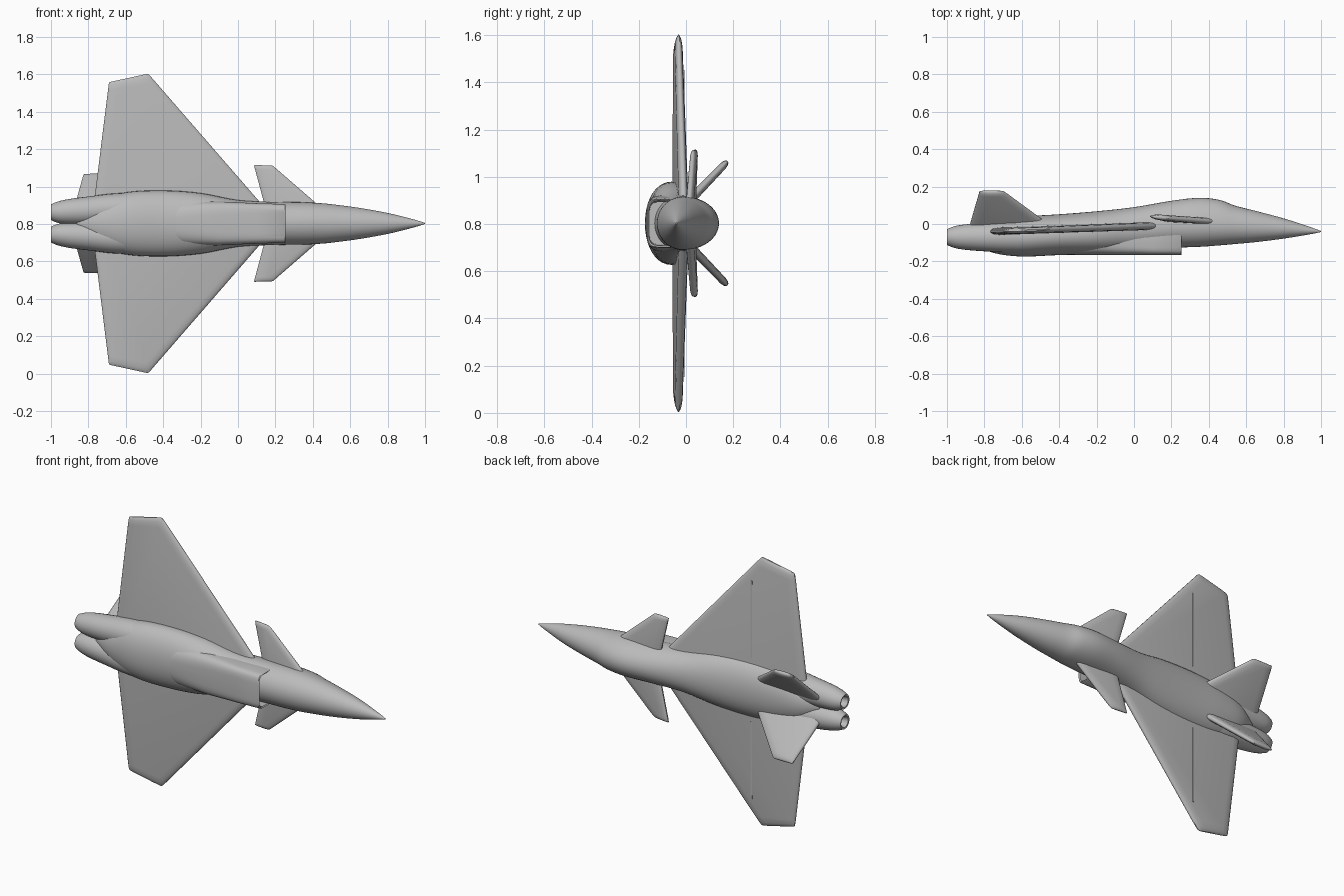
import bpy, bmesh, math
from mathutils import Vector

if "Cube" in bpy.data.objects:
    bpy.data.objects.remove(bpy.data.objects["Cube"])

MID = 0.803  # height of the aircraft's centreline (it stands on a wing tip)

grey = bpy.data.materials.new("airframe grey")
grey.diffuse_color = (0.5, 0.5, 0.5, 1)
grey.use_nodes = True
grey.node_tree.nodes["Principled BSDF"].inputs["Base Color"].default_value = grey.diffuse_color


def finish(name, bm, angle=40):
    bmesh.ops.recalc_face_normals(bm, faces=bm.faces)
    me = bpy.data.meshes.new(name)
    bm.to_mesh(me)
    bm.free()
    me.materials.append(grey)
    ob = bpy.data.objects.new(name, me)
    bpy.context.collection.objects.link(ob)
    bpy.ops.object.select_all(action='DESELECT')
    ob.select_set(True)
    bpy.context.view_layer.objects.active = ob
    bpy.ops.object.shade_smooth_by_angle(angle=math.radians(angle))
    return ob


def skin(bm, rings, caps=(True, True)):
    rows = [[bm.verts.new(p) for p in r] for r in rings]
    n = len(rows[0])
    for a, b in zip(rows, rows[1:]):
        for i in range(n):
            bm.faces.new((a[i], a[(i + 1) % n], b[(i + 1) % n], b[i]))
    if caps[0]:
        bm.faces.new(rows[0])
    if caps[1]:
        bm.faces.new(rows[-1])


def smooth_rows(rows, steps=4):
    """Catmull-Rom interpolation between section rows."""
    out = []
    for i in range(len(rows) - 1):
        p = [rows[max(0, min(len(rows) - 1, i + k))] for k in (-1, 0, 1, 2)]
        for s in range(steps):
            t = s / steps
            out.append([0.5 * (2 * b + (c - a) * t + (2 * a - 5 * b + 4 * c - d) * t * t
                               + (3 * b - a - 3 * c + d) * t ** 3)
                        for a, b, c, d in zip(*p)])
    return out + [list(rows[-1])]


def section(x, w, bottom, yc, top, e, zc=MID, n=40):
    """Superellipse ring; the halves above and below yc differ in depth."""
    ring = []
    for i in range(n):
        a = 2 * math.pi * i / n
        c, s = math.cos(a), math.sin(a)
        h = (top - yc) if s > 0 else (yc - bottom)
        ring.append((x, yc + h * math.copysign(abs(s) ** (2 / e), s),
                     zc + w * math.copysign(abs(c) ** (2 / e), c)))
    return ring


# Fuselage: x, half width, belly, widest level, spine, squareness
body = [(1.0, 0.003, -0.043, -0.04, -0.037, 2),
        (0.93, 0.024, -0.057, -0.035, -0.012, 2),
        (0.8, 0.056, -0.078, -0.025, 0.03, 2),
        (0.65, 0.083, -0.097, -0.018, 0.07, 2),
        (0.54, 0.098, -0.107, -0.012, 0.098, 2),
        (0.46, 0.107, -0.114, -0.01, 0.128, 2),
        (0.35, 0.113, -0.122, -0.01, 0.14, 2),
        (0.2, 0.115, -0.128, -0.015, 0.124, 2),
        (0.0, 0.125, -0.145, -0.03, 0.09, 2.1),
        (-0.2, 0.162, -0.162, -0.05, 0.068, 2.1),
        (-0.4, 0.176, -0.166, -0.06, 0.052, 2.1),
        (-0.6, 0.166, -0.174, -0.07, 0.04, 2.1),
        (-0.75, 0.12, -0.155, -0.07, 0.02, 2),
        (-0.86, 0.045, -0.11, -0.07, -0.03, 2)]
bm = bmesh.new()
skin(bm, [section(*r) for r in smooth_rows(body)])
finish("fuselage", bm)

# Belly air intake with a hollow mouth
bm = bmesh.new()
intake = [(0.14, 0.09, -0.155, -0.09, -0.03, 5),
          (0.25, 0.094, -0.157, -0.09, -0.03, 5),
          (0.255, 0.1, -0.163, -0.09, -0.022, 5),
          (0.25, 0.104, -0.167, -0.09, -0.018, 5),
          (0.1, 0.108, -0.167, -0.09, -0.01, 5),
          (-0.1, 0.118, -0.167, -0.08, 0.0, 4),
          (-0.3, 0.12, -0.167, -0.07, 0.0, 3),
          (-0.5, 0.08, -0.15, -0.07, 0.0, 2)]
skin(bm, [section(*r) for r in intake])
finish("air_intake", bm)

# Twin engine nacelles with hollow nozzles: x, radius, sideways offset
nacelle = [(-0.35, 0.06, 0.07), (-0.5, 0.082, 0.077), (-0.65, 0.084, 0.077),
           (-0.8, 0.076, 0.068), (-0.9, 0.068, 0.063), (-0.96, 0.058, 0.06),
           (-1.0, 0.042, 0.06)]
for side, label in ((1, "upper"), (-1, "lower")):
    bm = bmesh.new()
    rows = smooth_rows(nacelle) + [(-0.998, 0.033, 0.06), (-0.985, 0.028, 0.06),
                                   (-0.93, 0.026, 0.06)]
    skin(bm, [section(x, r, -0.07 - r, -0.07, -0.07 + r, 2, MID + side * d, 28)
              for x, r, d in rows])
    finish(label + "_nacelle", bm)


def blade(name, stations, normal, side):
    """Rounded flying surface; stations are (leading point, trailing point, thickness)
    with z measured outward from the centreline."""
    bm = bmesh.new()
    nrm = Vector(normal)
    rings = []
    for le, te, t in stations:
        le, te = Vector(le), Vector(te)
        chord = (te - le).length
        d = (te - le) / chord
        k = min(1, chord / 0.12)
        half = [(0.0, 0.12), (0.006 * k, 0.26), (0.02 * k, 0.4), (0.05 * k, 0.5)]
        upper = half + [(chord - o, h) for o, h in reversed(half)]
        pts = [le + d * o + nrm * (h * t) for o, h in upper]
        pts += [le + d * o - nrm * (h * t) for o, h in reversed(upper)]
        rings.append([(p.x, p.y, MID + side * p.z) for p in pts])
    skin(bm, rings)
    return finish(name, bm, 50)


def taper(root, tip, thick_root, thick_tip, rim):
    """Root to tip stations with a rounded outer rim."""
    (rl, rt), (tl, tt) = [[Vector(p) for p in pair] for pair in (root, tip)]
    length = ((tl + tt) - (rl + rt)).length / 2
    out = [(rl, rt, thick_root)]
    for dist, f in ((rim, 1), (rim * 0.4, 0.8), (rim * 0.12, 0.5), (0, 0.22)):
        u = 1 - dist / length
        inset = 0.006 * (1 - f) if f < 0.4 else 0
        le, te = rl.lerp(tl, u), rt.lerp(tt, u)
        d = (te - le).normalized() * inset
        out.append((le + d, te - d, thick_tip * f))
    return out


s = 1 / math.sqrt(2)
for side, label in ((1, "upper"), (-1, "lower")):
    # Main delta wing
    blade(label + "_wing",
          taper(((0.19, -0.007, 0.03), (-0.78, -0.04, 0.03)),
                ((-0.48, -0.031, 0.801), (-0.69, -0.039, 0.755)), 0.042, 0.034, 0.05),
          (0, 1, 0), side)
    # Canard foreplane
    blade(label + "_canard",
          taper(((0.485, 0.01, 0.05), (0.155, 0.027, 0.05)),
                ((0.185, 0.03, 0.31), (0.085, 0.041, 0.312)), 0.034, 0.03, 0.03),
          (0, 1, 0), side)
    # Canted tail fin
    blade(label + "_tail_fin",
          taper(((-0.44, -0.015, 0.065), (-0.88, -0.015, 0.065)),
                ((-0.70, 0.176, 0.263), (-0.825, 0.176, 0.263)), 0.04, 0.032, 0.03),
          (0, s, -s), side)
    # Raised hinge seam across the wing's upper surface
    bm = bmesh.new()
    bmesh.ops.create_cube(bm, size=1)
    for v in bm.verts:
        v.co = (v.co.x * 0.008 - 0.425, v.co.y * 0.008 - 0.011,
                MID + side * (0.42 + v.co.z * 0.46))
    finish(label + "_wing_seam", bm)
